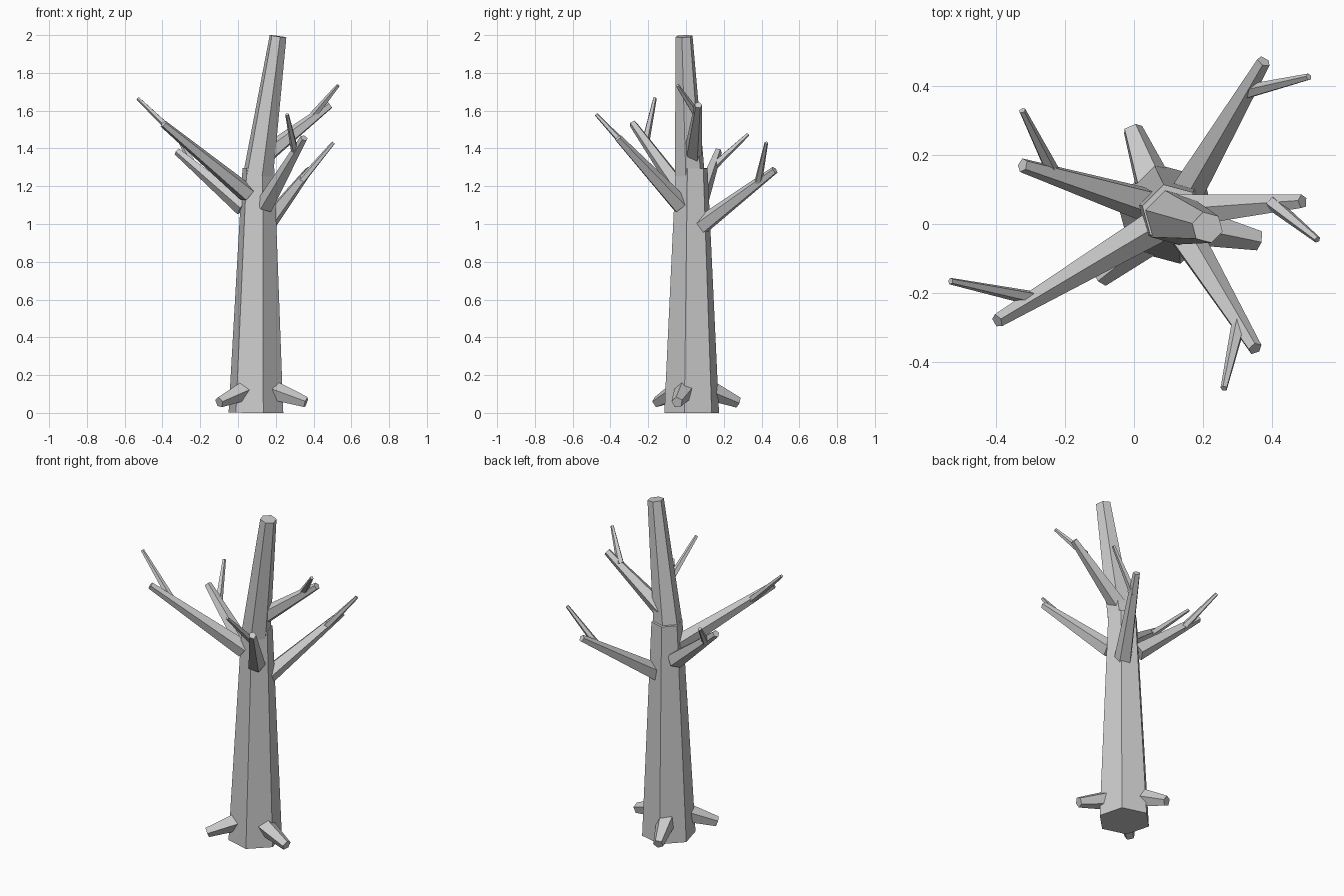
import bpy, bmesh
from math import cos, sin, tau, radians
from mathutils import Vector

if "Cube" in bpy.data.objects:
    bpy.data.objects.remove(bpy.data.objects["Cube"])


def limb(name, start, end, r0, r1, sides, roll=0):
    """Tapered flat-faced prism between two points."""
    start, end = Vector(start), Vector(end)
    rot = Vector((0, 0, 1)).rotation_difference(end - start)
    bm = bmesh.new()
    rings = []
    for centre, r in ((start, r0), (end, r1)):
        ring = []
        for i in range(sides):
            a = radians(roll) + tau * i / sides
            ring.append(bm.verts.new(centre + rot @ Vector((r * cos(a), r * sin(a), 0))))
        rings.append(ring)
    lo, hi = rings
    for i in range(sides):
        j = (i + 1) % sides
        bm.faces.new((lo[i], lo[j], hi[j], hi[i]))
    bm.faces.new(lo[::-1])
    bm.faces.new(hi)
    mesh = bpy.data.meshes.new(name)
    bm.to_mesh(mesh)
    bm.free()
    obj = bpy.data.objects.new(name, mesh)
    bpy.context.collection.objects.link(obj)
    return obj


# Trunk in two leaning sections
limb("lower_trunk", (0.095, 0.03, 0), (0.108, 0.03, 1.295), 0.15, 0.087, 6, 45)
limb("upper_trunk", (0.107, 0.02, 1.26), (0.212, -0.01, 1.994), 0.082, 0.046, 6, 45)

# Branches, each with a twig: base, end, twig base, twig tip
branches = [
    ((0.145, 0.08, 0.99), (0.375, 0.47, 1.285), (0.32, 0.38, 1.21), (0.505, 0.425, 1.43)),
    ((0.14, 0.035, 1.36), (0.487, 0.065, 1.63), (0.40, 0.06, 1.575), (0.53, -0.045, 1.733)),
    ((0.145, -0.03, 1.10), (0.35, -0.36, 1.455), (0.305, -0.28, 1.37), (0.26, -0.475, 1.58)),
    ((0.05, -0.015, 1.16), (-0.395, -0.28, 1.53), (-0.29, -0.215, 1.435), (-0.53, -0.165, 1.665)),
    ((0.03, 0.06, 1.09), (-0.322, 0.17, 1.385), (-0.23, 0.14, 1.30), (-0.323, 0.328, 1.475)),
]
for n, (base, end, twig, tip) in enumerate(branches, 1):
    limb(f"branch_{n}", base, end, 0.051, 0.021, 5, 30)
    limb(f"twig_{n}", twig, tip, 0.022, 0.010, 5, 30)

# Root stubs
roots = [
    ((0.15, 0.0, 0.13), (0.36, -0.047, 0.056)),
    ((0.06, -0.02, 0.13), (-0.10, -0.155, 0.056)),
    ((0.06, 0.10, 0.13), (-0.005, 0.275, 0.056)),
]
for n, (base, end) in enumerate(roots, 1):
    limb(f"root_{n}", base, end, 0.06, 0.03, 5, 30)
